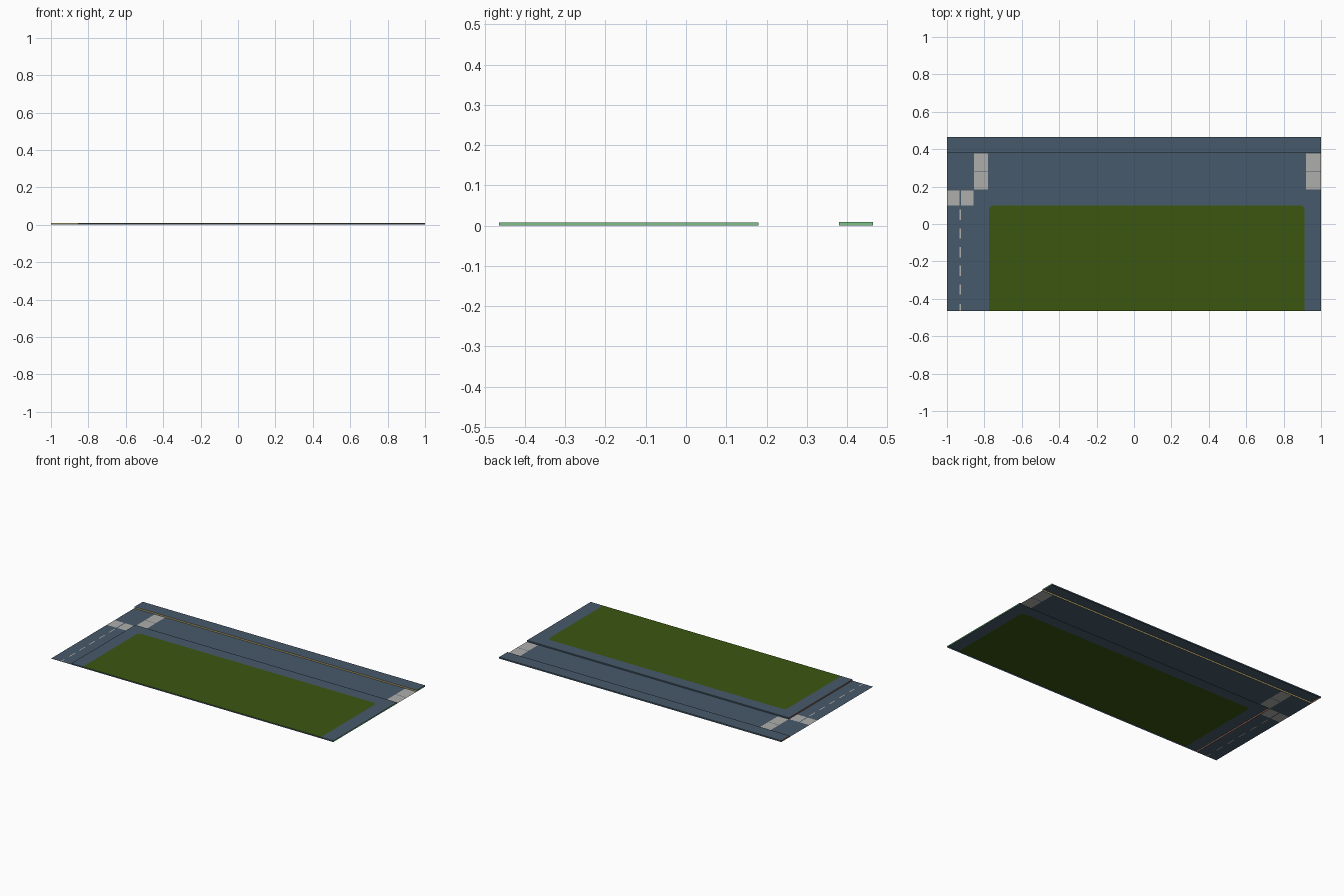
import bpy, bmesh, math

if "Cube" in bpy.data.objects:
    bpy.data.objects.remove(bpy.data.objects["Cube"])

HX, HY = 1.0, 0.464          # half size of the tile
CX, CY, BY = -0.855, 0.18, 0.38   # kerb positions: side street, main street, back walk
H, HB = 0.008, 0.009         # kerb heights


def material(name, rgb):
    m = bpy.data.materials.new(name)
    m.diffuse_color = (*rgb, 1)
    m.use_nodes = True
    m.node_tree.nodes["Principled BSDF"].inputs["Base Color"].default_value = m.diffuse_color
    return m


ASPHALT = material("slate_asphalt", (0.064, 0.102, 0.146))
GRASS = material("grass_green", (0.044, 0.093, 0.005))
PAINT = material("road_paint", (0.42, 0.42, 0.41))
GREEN = material("pale_green_edge", (0.20, 0.54, 0.25))
YELLOW = material("yellow_kerb", (0.55, 0.43, 0.16))
RED = material("red_kerb", (0.36, 0.15, 0.10))


def finish(name, bm, mats):
    me = bpy.data.meshes.new(name)
    bm.to_mesh(me)
    bm.free()
    for m in mats:
        me.materials.append(m)
    bpy.context.collection.objects.link(bpy.data.objects.new(name, me))


def sheet(name, xs, ys, painted):
    """Flat road sheet cut along xs and ys; painted(x, y) picks the white cells."""
    bm = bmesh.new()
    grid = [[bm.verts.new((x, y, 0)) for x in xs] for y in ys]
    for j in range(len(ys) - 1):
        for i in range(len(xs) - 1):
            f = bm.faces.new((grid[j][i], grid[j][i + 1],
                              grid[j + 1][i + 1], grid[j + 1][i]))
            c = f.calc_center_median()
            f.material_index = int(painted(c.x, c.y))
    finish(name, bm, [ASPHALT, PAINT])


def flat(name, pts, z, mat):
    bm = bmesh.new()
    bm.faces.new([bm.verts.new((x, y, z)) for x, y in pts])
    finish(name, bm, [mat])


def wall(name, a, b, h, mat):
    bm = bmesh.new()
    bm.faces.new([bm.verts.new(p) for p in
                  ((*a, 0), (*b, 0), (*b, h), (*a, h))])
    finish(name, bm, [mat])


# Main street with a crossing at each end
mid = (CY + BY) / 2
sheet("main_street",
      [-HX, CX, -0.78, 0.92, HX],
      [CY, CY + 0.005, mid - 0.002, mid + 0.002, BY - 0.003, BY],
      lambda x, y: (CX < x < -0.78 or x > 0.92)
      and CY + 0.005 < y < BY - 0.003 and abs(y - mid) > 0.002)

# Side street with its crossing and dashed centre line
lx, w = -0.929, 0.0035
dashes = [-HY, -0.428]
for k in range(5):
    start = -0.378 + k * 0.1
    dashes += [start, start + 0.055]
cross = 0.1
sheet("side_street", [-HX, lx - w, lx + w, CX - 0.004, CX],
      dashes + [cross, CY],
      lambda x, y: (y > cross and abs(x - lx) > w and x < CX - 0.004)
      or (y < cross and abs(x - lx) < w
          and any(a < y < b for a, b in zip(dashes[::2], dashes[1::2]))))

# Lawn with rounded back corners, set flush into the front pavement
gx0, gx1, gy, r = -0.775, 0.912, 0.1, 0.025


def corner(cx, a0):
    return [(cx + r * math.cos(math.radians(a0 + t)),
             gy - r + r * math.sin(math.radians(a0 + t))) for t in range(0, 91, 18)]


arc = corner(gx1 - r, 0) + corner(gx0 + r, 90)
rim = [(gx1, -HY)] + arc + [(gx0, -HY)]
flat("lawn", [(gx0, -HY)] + rim[:-1], H, GRASS)

# Front pavement wraps round the lawn on three sides
flat("front_pavement",
     [(gx1, -HY), (HX, -HY), (HX, CY), (CX, CY), (CX, -HY), (gx0, -HY)]
     + arc[::-1], H, ASPHALT)
wall("front_pavement_front_edge", (CX, -HY), (HX, -HY), H, ASPHALT)
wall("front_pavement_right_edge", (HX, -HY), (HX, CY), H, GREEN)
wall("main_street_kerb", (HX, CY), (CX, CY), H, ASPHALT)
wall("side_street_kerb", (CX, CY), (CX, -HY), H, RED)

# Back pavement strip
flat("back_pavement", [(-HX, BY), (HX, BY), (HX, HY), (-HX, HY)], HB, ASPHALT)
wall("back_pavement_kerb", (-HX, BY), (HX, BY), HB, YELLOW)
wall("back_pavement_right_edge", (HX, BY), (HX, HY), HB, GREEN)
wall("back_pavement_back_edge", (HX, HY), (-HX, HY), HB, ASPHALT)
wall("back_pavement_left_edge", (-HX, HY), (-HX, BY), HB, RED)
